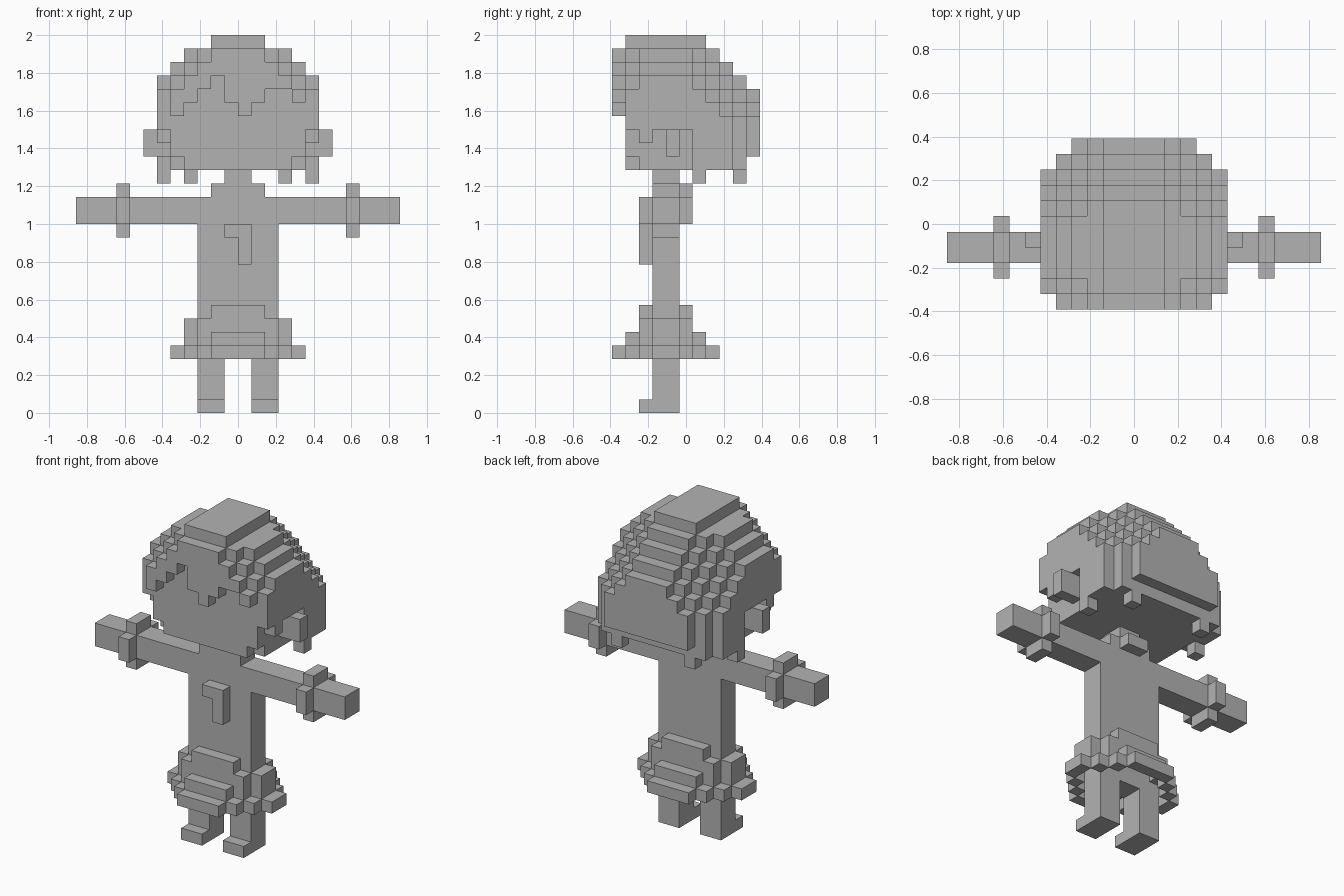
import bpy, bmesh, math
from mathutils import Vector

if "Cube" in bpy.data.objects:
    bpy.data.objects.remove(bpy.data.objects["Cube"])

U = 1 / 14  # one block

grey = bpy.data.materials.new("plain_grey")
grey.diffuse_color = (0.45, 0.45, 0.45, 1)
grey.use_nodes = True
grey.node_tree.nodes["Principled BSDF"].inputs["Base Color"].default_value = grey.diffuse_color

AXES = [Vector((1, 0, 0)), Vector((0, 1, 0)), Vector((0, 0, 1))]


def box(x0, x1, y0, y1, z0, z1):
    """Blocks of a cuboid; y limits lie on half blocks."""
    j0, j1 = math.floor(y0 + 0.5), math.floor(y1 + 0.5)
    return {(i, j, k) for i in range(x0, x1) for j in range(j0, j1) for k in range(z0, z1)}


def mirror(cells):
    return cells | {(-1 - i, j, k) for i, j, k in cells}


def build(name, cells):
    """Outer skin of a set of blocks, flat areas merged."""
    bm = bmesh.new()
    verts = {}

    def vert(p):
        key = tuple(round(c) for c in p)
        if key not in verts:
            verts[key] = bm.verts.new((key[0] * U, (key[1] - 0.5) * U, key[2] * U))
        return verts[key]

    for c in sorted(cells):
        base = Vector(c)
        for a in range(3):
            n, s, t = AXES[a], AXES[(a + 1) % 3], AXES[(a + 2) % 3]
            for side in (0, 1):
                if tuple(round(v) for v in base + n * (2 * side - 1)) in cells:
                    continue
                o = base + n * side
                quad = [o, o + s, o + s + t, o + t]
                bm.faces.new([vert(p) for p in (quad if side else quad[::-1])])
    bmesh.ops.dissolve_limit(bm, angle_limit=0.01, verts=bm.verts[:], edges=bm.edges[:])
    mesh = bpy.data.meshes.new(name)
    bm.to_mesh(mesh)
    bm.free()
    mesh.materials.append(grey)
    ob = bpy.data.objects.new(name, mesh)
    bpy.context.collection.objects.link(ob)


# legs with toes pointing forward
leg = box(1, 3, -2.5, -0.5, 0, 4) | box(1, 3, -3.5, -2.5, 0, 1)
build("right_leg", leg)
build("left_leg", {(-1 - i, j, k) for i, j, k in leg})

# torso, shoulders, neck and outstretched arms
body = box(-3, 3, -2.5, -0.5, 4, 16) | box(-12, 12, -2.5, -0.5, 14, 16)
body |= box(-2, 2, -2.5, -0.5, 16, 17) | box(-1, 1, -2.5, -0.5, 17, 18)
build("torso_and_arms", body)
build("back_collar", box(-1, 1, -0.5, 0.5, 16, 17))

# chest pendant
build("pendant", box(-1, 1, -3.5, -2.5, 13, 14) | box(0, 1, -3.5, -2.5, 11, 13))

# bracelets wrapped around the arms
for name, x in (("right_bracelet", 8), ("left_bracelet", -9)):
    ring = box(x, x + 1, -3.5, 0.5, 14, 16) | box(x, x + 1, -2.5, -0.5, 13, 17)
    build(name, ring - body)

# flared hollow skirt, stepping outwards towards the hem
skirt = set()
for y_front, y_back, half, z0, z1 in ((-5.5, 1.5, 2, 4, 5), (-4.5, 0.5, 2, 5, 6), (-3.5, -0.5, 2, 6, 8),
                                      (-4.5, 0.5, 3, 4, 5), (-3.5, -0.5, 3, 5, 7),
                                      (-3.5, -0.5, 4, 4, 5)):
    inner = 0 if half == 2 else half - 1
    for y in (y_front, y_back):
        skirt |= box(inner, half, y, y + 1, z0, z1)
skirt |= box(4, 5, -2.5, -0.5, 4, 5) | box(3, 4, -2.5, -0.5, 5, 7)
build("skirt", mirror(skirt))

# head with stepped hair, built column by column
FRINGE = [22, 23, 24, 25, 23, 22, 23, 24, 24, 23]      # lower edge of fringe
SIDE = {-4: 21, -3: 20, -2: 21, -1: 21, 0: 21, 1: 17}  # lower edge beside the ears
head = set()
for i in range(-6, 6):
    a = i if i >= 0 else -1 - i
    for j in range(-5, 6):
        # rounded footprint
        if (a == 5 and (j < -4 or j > 3)) or (a == 4 and j > 4):
            continue
        band = -3 <= j <= 0
        drop = (0, 0, 1, 1, 2, 3)[a] if band else max(0, a - 1)
        top = 28 - drop - max(0, j - 1) - (1 if j == -5 else 0)
        bottom = 18
        if j == -5:
            bottom = FRINGE[i + 5]
        elif a == 5:
            bottom = SIDE.get(j, 18)
        elif j == 5 or (a == 4 and j == -4):
            bottom = 19
        elif a == 3 and j == 4:
            bottom = 17
        head |= {(i, j, k) for k in range(bottom, top)}
build("head_and_hair", head)

# ears
ear = box(5, 7, -1.5, -0.5, 19, 21)
build("right_ear", ear)
build("left_ear", {(-1 - i, j, k) for i, j, k in ear})
